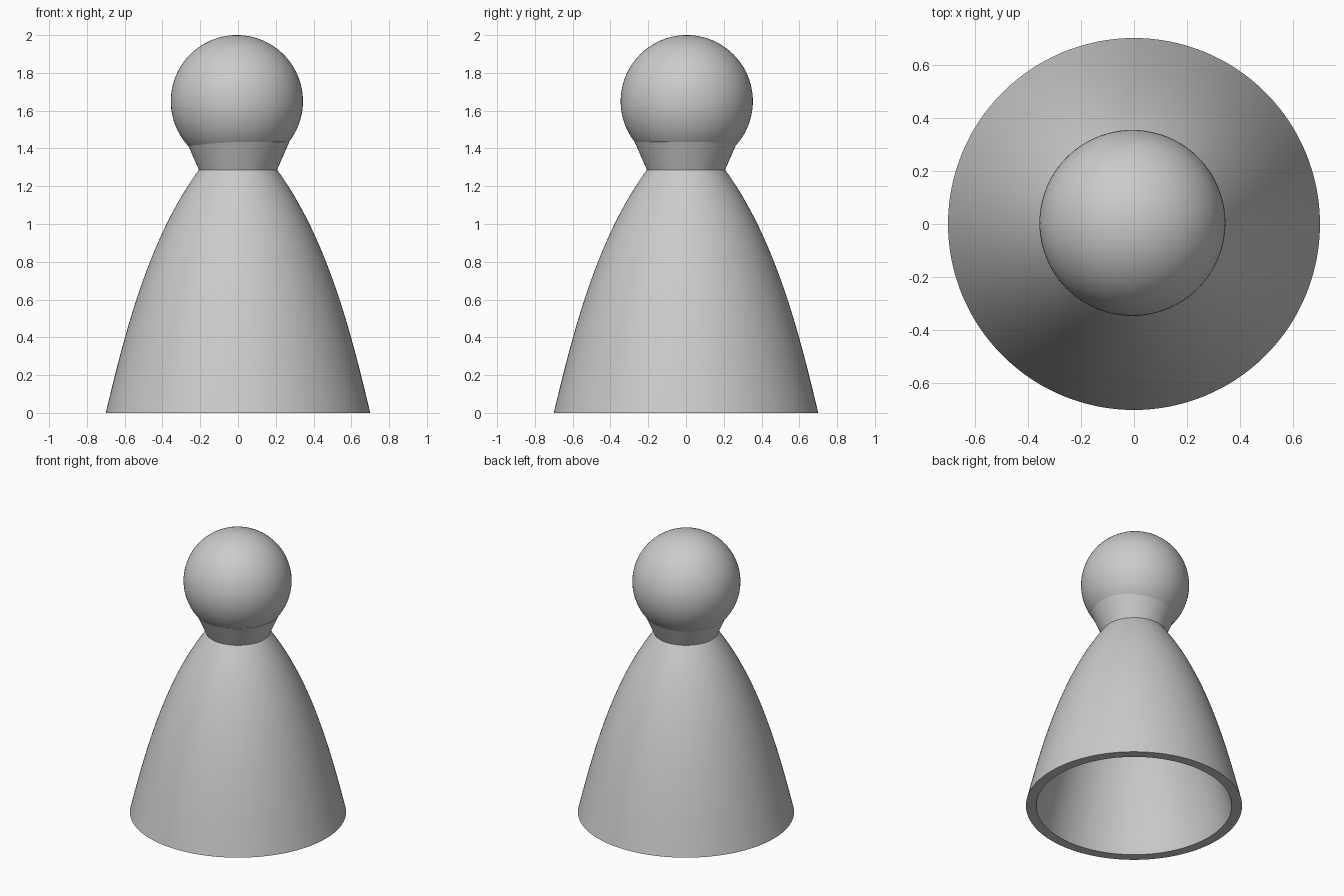
import bpy
import bmesh
from math import hypot, pi
from mathutils import Vector
from mathutils.geometry import interpolate_bezier

cube = bpy.data.objects.get("Cube")
if cube:
    bpy.data.objects.remove(cube, do_unlink=True)

SEGMENTS = 128
WALL = 0.067

grey = bpy.data.materials.new("plain grey")
grey.use_nodes = True
grey.diffuse_color = (0.6, 0.6, 0.6, 1)
grey.node_tree.nodes["Principled BSDF"].inputs["Base Color"].default_value = (0.6, 0.6, 0.6, 1)


def add_object(name, bm, angle):
    bmesh.ops.remove_doubles(bm, verts=bm.verts, dist=0.0001)
    bmesh.ops.recalc_face_normals(bm, faces=bm.faces)
    mesh = bpy.data.meshes.new(name)
    bm.to_mesh(mesh)
    bm.free()
    mesh.materials.append(grey)
    obj = bpy.data.objects.new(name, mesh)
    bpy.context.collection.objects.link(obj)
    bpy.ops.object.select_all(action="DESELECT")
    obj.select_set(True)
    bpy.context.view_layer.objects.active = obj
    bpy.ops.object.shade_smooth_by_angle(angle=angle)
    return obj


def lathe(name, profile, angle=pi / 6):
    """Spin a list of (radius, height) points around the z axis."""
    bm = bmesh.new()
    verts = [bm.verts.new((r, 0, z)) for r, z in profile]
    edges = [bm.edges.new(pair) for pair in zip(verts, verts[1:])]
    bmesh.ops.spin(bm, geom=verts + edges, axis=(0, 0, 1), cent=(0, 0, 0),
                   angle=2 * pi, steps=SEGMENTS)
    return add_object(name, bm, angle)


# Hollow bell-shaped body: curved outer wall, inner wall offset along its normal
outer = interpolate_bezier(Vector((0.70, 0, 0)), Vector((0.60, 0, 0.42)),
                           Vector((0.475, 0, 0.92)), Vector((0.207, 0, 1.287)), 32)
inner = []
for i, p in enumerate(outer):
    a, b = outer[max(i - 1, 0)], outer[min(i + 1, len(outer) - 1)]
    dx, dz = b.x - a.x, b.z - a.z
    length = hypot(dx, dz)
    inner.append((p.x - WALL * dz / length, max(0, p.z + WALL * dx / length)))
inner[0] = (outer[0].x - WALL, 0)
body_profile = [(0, outer[-1].z)] + [(p.x, p.z) for p in reversed(outer)]
body_profile += inner + [(0, inner[-1][1])]
lathe("body", body_profile)

# Flared neck that carries the head
lathe("neck", [(0, 1.28), (0.204, 1.28), (0.272, 1.435), (0, 1.48)])

# Round head
bm = bmesh.new()
bmesh.ops.create_uvsphere(bm, u_segments=96, v_segments=48, radius=0.35)
bmesh.ops.translate(bm, verts=bm.verts, vec=(-0.006, 0.004, 1.65))
add_object("head", bm, pi / 6)
